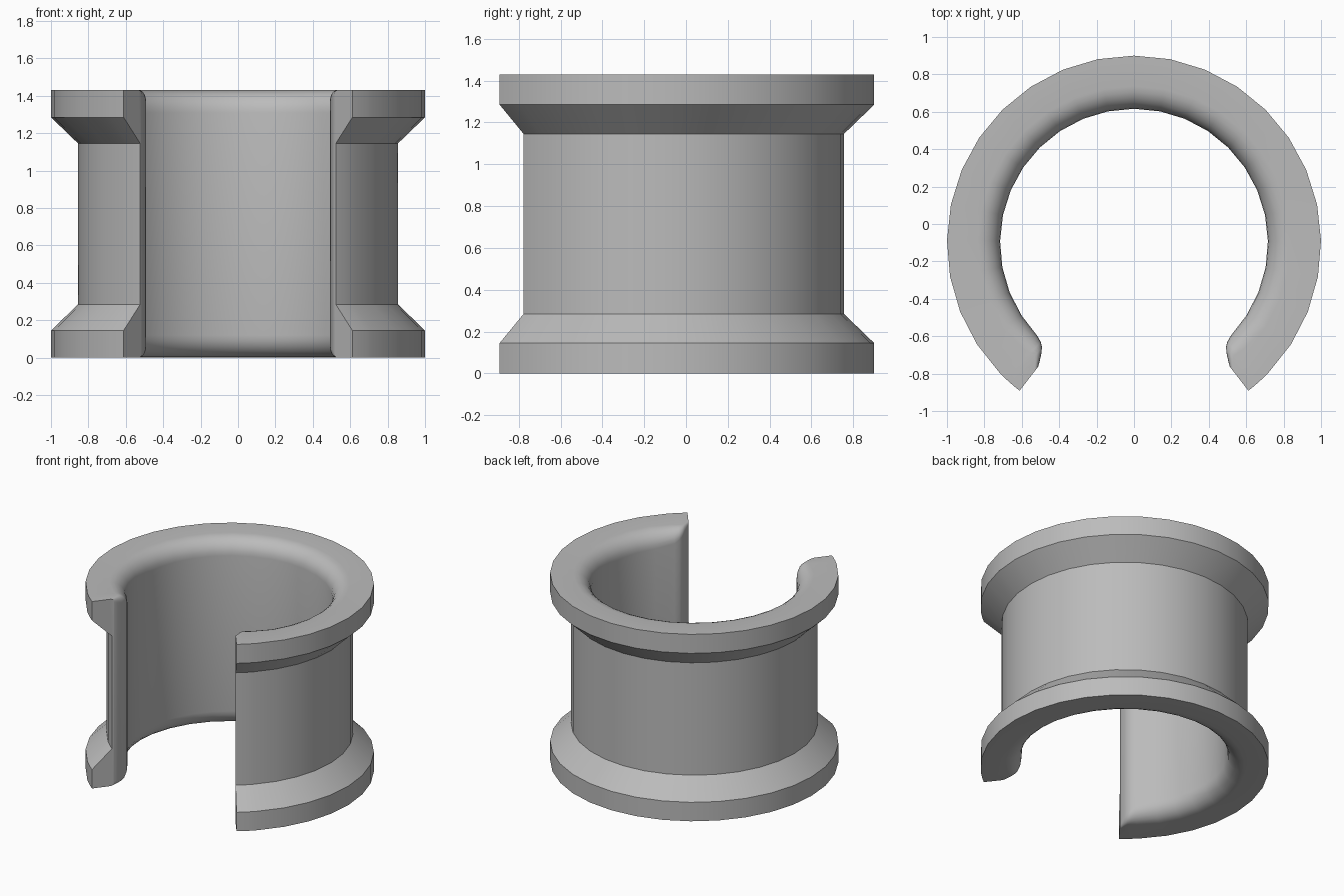
import bpy, bmesh, math

cube = bpy.data.objects.get("Cube")
if cube:
    bpy.data.objects.remove(cube, do_unlink=True)

HEIGHT, CENTRE_Y = 1.43, -0.10
R_FLANGE, R_BODY, R_BORE = 1.0, 0.855, 0.716
Z_RIM, Z_BODY = 0.145, 0.285
FILLET_STEPS = 6

# Rounded lip at the opening: angle from the front, inner radius, fillet size
lip = [(37.7, 0.838, 0.03), (38.5, 0.81, 0.04), (39.8, 0.775, 0.05),
       (41.3, 0.745, 0.06), (43.2, 0.728, 0.08), (46, 0.718, 0.10)]

# Half of the ring, then its mirror
BORE_STEPS = 12
half = lip + [(46 + (180 - 46) * i / BORE_STEPS, R_BORE, 0.12)
              for i in range(1, BORE_STEPS + 1)]
stations = half + [(360 - a, r, f) for a, r, f in reversed(half[:-1])]


def section(r_in, fillet):
    """Closed radius/height outline, symmetric about mid height."""
    lower = []
    for i in range(FILLET_STEPS + 1):
        t = math.pi / 2 * i / FILLET_STEPS
        lower.append((r_in + fillet * (1 - math.cos(t)),
                      fillet * (1 - math.sin(t))))
    lower += [(R_FLANGE, 0), (R_FLANGE, Z_RIM), (R_BODY, Z_BODY)]
    return lower + [(r, HEIGHT - z) for r, z in reversed(lower)]


# Sweep the section round the open ring
bm = bmesh.new()
rings = []
for angle, r_in, fillet in stations:
    a = math.radians(angle)
    rings.append([bm.verts.new((r * math.sin(a), CENTRE_Y - r * math.cos(a), z))
                  for r, z in section(r_in, fillet)])
for one, two in zip(rings, rings[1:]):
    n = len(one)
    for i in range(n):
        j = (i + 1) % n
        bm.faces.new((one[i], one[j], two[j], two[i]))

# Flat end faces at the opening
bm.faces.new(rings[0])
bm.faces.new(rings[-1])
bmesh.ops.recalc_face_normals(bm, faces=bm.faces)

mesh = bpy.data.meshes.new("split_collar")
bm.to_mesh(mesh)
bm.free()
collar = bpy.data.objects.new("split_collar", mesh)
bpy.context.collection.objects.link(collar)

# Plain grey material
grey = bpy.data.materials.new("plain_grey")
grey.use_nodes = True
colour = (0.5, 0.5, 0.5, 1)
grey.diffuse_color = colour
for node in grey.node_tree.nodes:
    if node.type == 'BSDF_PRINCIPLED':
        node.inputs["Base Color"].default_value = colour
mesh.materials.append(grey)

bpy.ops.object.select_all(action='DESELECT')
collar.select_set(True)
bpy.context.view_layer.objects.active = collar
bpy.ops.object.shade_smooth_by_angle(angle=math.radians(30))
